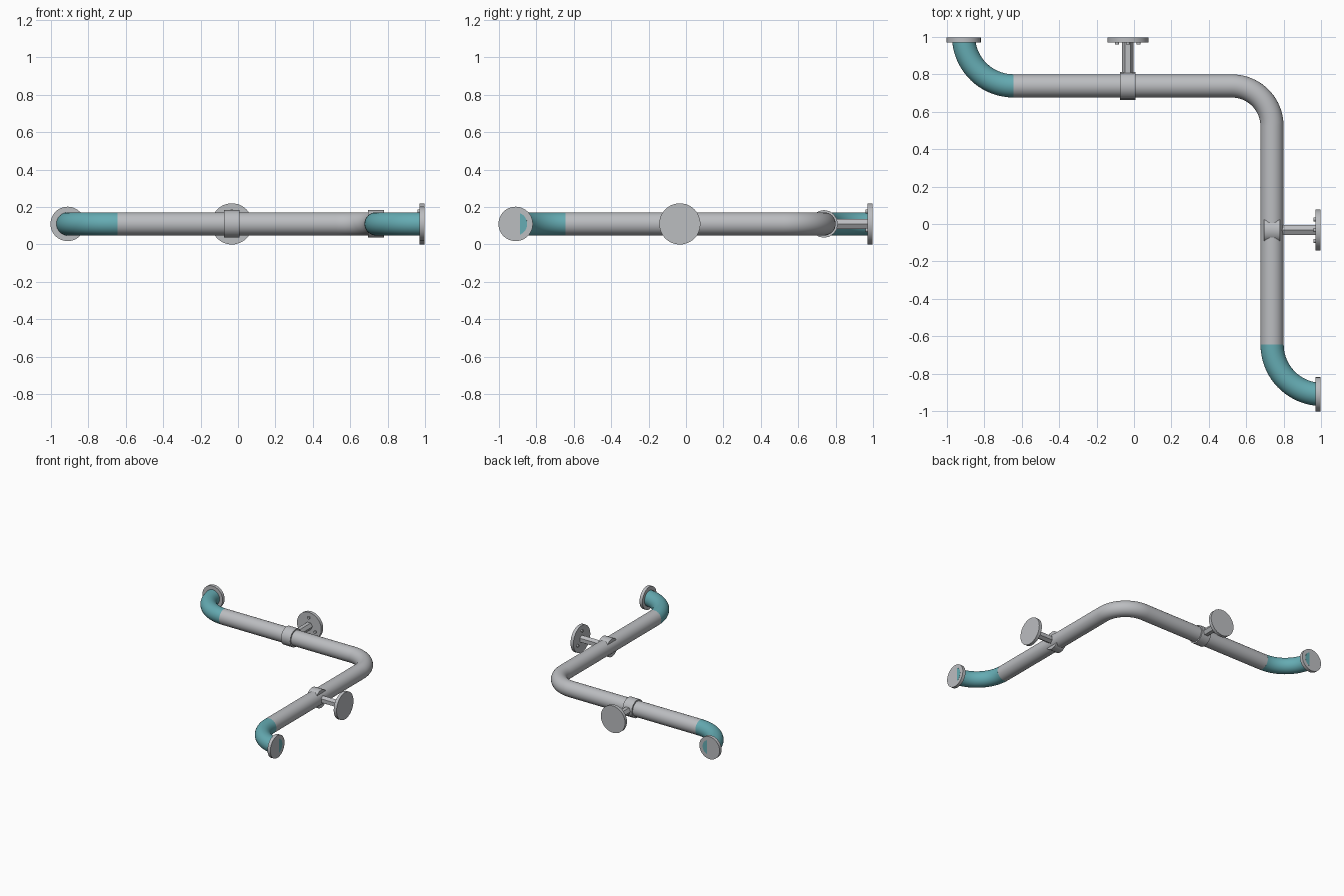
import bpy, bmesh
from math import sin, cos, pi, radians
from mathutils import Vector, Matrix

if "Cube" in bpy.data.objects:
    bpy.data.objects.remove(bpy.data.objects["Cube"], do_unlink=True)

Z = 0.11          # height of the rail axis
RAIL = 0.738      # offset of both rail runs
TUBE = 0.062      # tube radius
JOINT = -0.645    # where the rail meets the end elbows
BRACKET = -0.033  # bracket position along each run
WALL = 0.996      # outer face of the flanges


def material(name, colour):
    m = bpy.data.materials.new(name)
    m.use_nodes = True
    m.diffuse_color = colour
    m.node_tree.nodes["Principled BSDF"].inputs["Base Color"].default_value = colour
    return m


grey = material("light grey metal", (0.5, 0.51, 0.53, 1))
teal = material("teal plastic", (0.13, 0.41, 0.45, 1))


def finish(name, bm, mat):
    bmesh.ops.recalc_face_normals(bm, faces=bm.faces[:])
    me = bpy.data.meshes.new(name)
    bm.to_mesh(me)
    bm.free()
    me.materials.append(mat)
    ob = bpy.data.objects.new(name, me)
    bpy.context.collection.objects.link(ob)
    bpy.ops.object.select_all(action='DESELECT')
    ob.select_set(True)
    bpy.context.view_layer.objects.active = ob
    bpy.ops.object.shade_smooth_by_angle(angle=radians(35))
    return ob


def swap(v, on):
    """Mirror across the diagonal so one run becomes the other."""
    return Vector((v[1], v[0], v[2])) if on else Vector(v)


def arc(cx, cy, r, a0, a1, steps):
    """Stations along an arc: centre point plus outward direction."""
    out = []
    for i in range(steps + 1):
        a = radians(a0 + (a1 - a0) * i / steps)
        d = Vector((cos(a), sin(a), 0))
        out.append((Vector((cx, cy, Z)) + d * r, d))
    return out


def sweep(name, stations, mat, mirrored=False, sides=32):
    bm = bmesh.new()
    rings = []
    for p, d in stations:
        ring = []
        for k in range(sides):
            t = 2 * pi * k / sides
            v = p + (d * cos(t) + Vector((0, 0, sin(t)))) * TUBE
            ring.append(bm.verts.new(swap(v, mirrored)))
        rings.append(ring)
    for a, b in zip(rings, rings[1:]):
        for k in range(sides):
            n = (k + 1) % sides
            bm.faces.new((a[k], a[n], b[n], b[k]))
    bm.faces.new(rings[0])
    bm.faces.new(rings[-1])
    return finish(name, bm, mat)


def cylinder(name, start, end, radius, sides, mirrored=False):
    """Cylinder between two points; its first vertex lies sideways."""
    a, b = swap(start, mirrored), swap(end, mirrored)
    axis = (b - a).normalized()
    up = Vector((0, 0, 1))
    side = up if mirrored else axis.cross(up)
    other = axis.cross(side)
    rot = Matrix((side, other, axis)).transposed().to_4x4()
    bm = bmesh.new()
    bmesh.ops.create_cone(bm, cap_ends=True, segments=sides, radius1=radius,
                          radius2=radius, depth=(b - a).length,
                          matrix=Matrix.Translation((a + b) / 2) @ rot
                          @ Matrix.Rotation(pi / 2, 4, 'Z'))
    return finish(name, bm, mat=grey)


# Main rail: straight run, rounded corner, straight run
bend = 0.215
c = RAIL - bend
rail = [(Vector((JOINT, RAIL, Z)), Vector((0, 1, 0)))]
rail += arc(c, c, bend, 90, 0, 20)
rail += [(Vector((RAIL, JOINT, Z)), Vector((1, 0, 0)))]
sweep("corner_rail", rail, grey)

for mirrored, label in ((False, "back"), (True, "left")):
    # End elbow, stopping just short of a quarter turn at the wall
    elbow = arc(JOINT, 1.0045, 0.266, 270, 182, 18)
    sweep(label + "_elbow", elbow, teal, mirrored)
    x = elbow[-1][0].x
    cylinder(label + "_end_flange", (x, WALL - 0.026, Z), (x, WALL, Z),
             0.092, 48, mirrored)

    # Wall bracket: flange, hexagonal stem and screws
    cylinder(label + "_bracket_flange", (BRACKET, WALL - 0.026, Z),
             (BRACKET, WALL, Z), 0.11, 48, mirrored)
    cylinder(label + "_bracket_stem", (BRACKET, RAIL, Z),
             (BRACKET, WALL - 0.02, Z), 0.031, 6, mirrored)
    for i in range(3):
        a = radians(90 + 120 * i)
        sx, sz = BRACKET + 0.067 * cos(a), Z + 0.067 * sin(a)
        cylinder(label + "_bracket_screw", (sx, WALL - 0.037, sz),
                 (sx, WALL - 0.02, sz), 0.011, 12, mirrored)

# Collars: both have their axis along x
for label, cx, cy in (("back", BRACKET, RAIL), ("left", RAIL, BRACKET)):
    cylinder(label + "_collar", (cx - 0.042, cy, Z), (cx + 0.042, cy, Z),
             0.074, 16)
